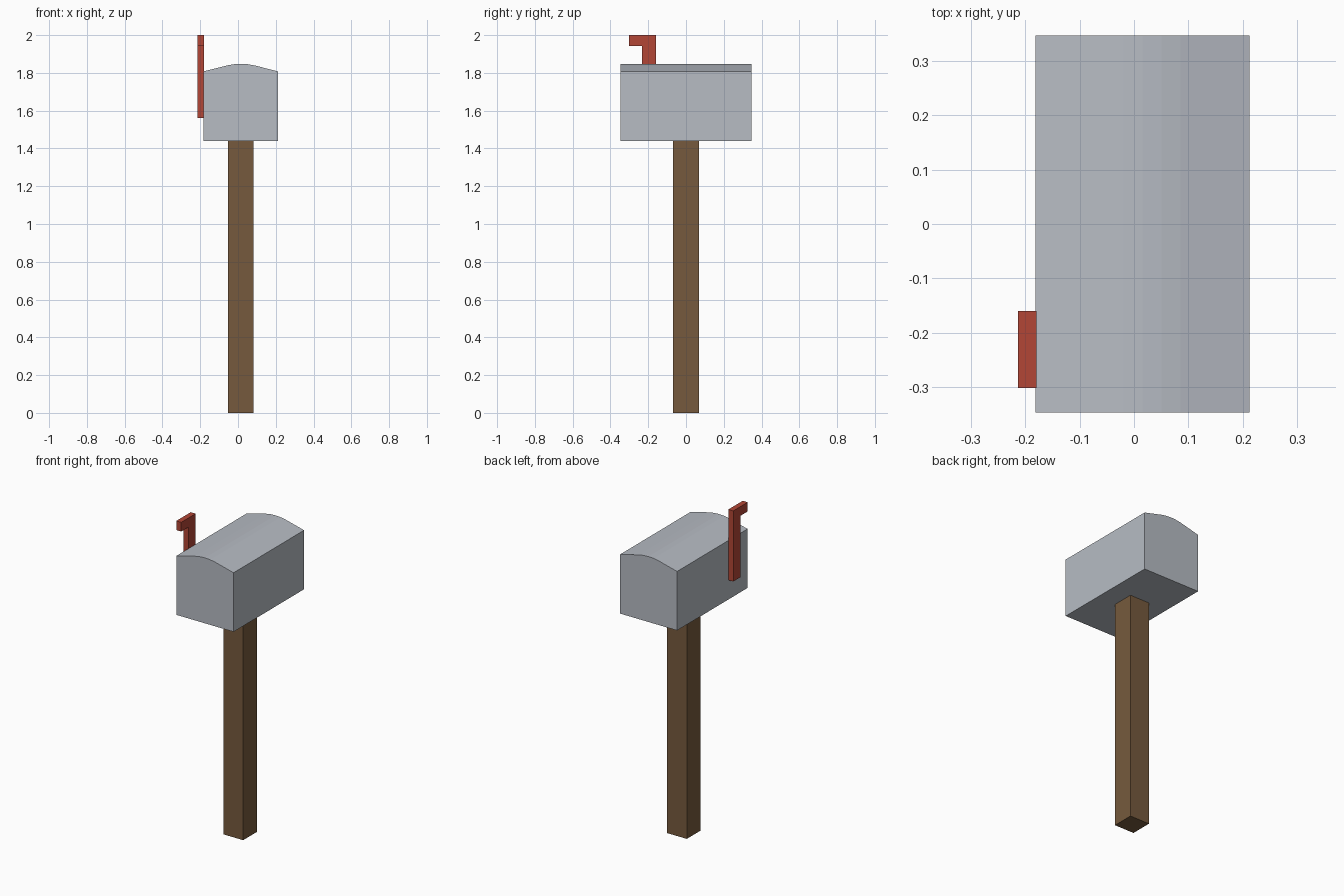
import bpy

if "Cube" in bpy.data.objects:
    bpy.data.objects.remove(bpy.data.objects["Cube"])


def srgb(r, g, b):
    def lin(c):
        c /= 255
        return c / 12.92 if c <= 0.04045 else ((c + 0.055) / 1.055) ** 2.4
    return (lin(r), lin(g), lin(b), 1)


def material(name, rgb):
    m = bpy.data.materials.new(name)
    m.diffuse_color = srgb(*rgb)
    m.use_nodes = True
    m.node_tree.nodes["Principled BSDF"].inputs["Base Color"].default_value = m.diffuse_color
    return m


def extrude(name, profile, offset, mat):
    """Closed solid from a profile of 3D points swept along an offset vector."""
    n = len(profile)
    far = [tuple(a + b for a, b in zip(p, offset)) for p in profile]
    faces = [tuple(range(n)), tuple(range(2 * n - 1, n - 1, -1))]
    faces += [((i + 1) % n, i, n + i, n + (i + 1) % n) for i in range(n)]
    me = bpy.data.meshes.new(name)
    me.from_pydata(list(profile) + far, [], faces)
    me.materials.append(mat)
    ob = bpy.data.objects.new(name, me)
    bpy.context.collection.objects.link(ob)
    return ob


grey = material("grey metal", (183, 188, 196))
brown = material("brown wood", (118, 90, 61))
red = material("red paint", (178, 70, 54))

# Square wooden post
extrude("post", [(-0.053, -0.068, 0), (0.083, -0.068, 0), (0.083, 0.068, 0),
                 (-0.053, 0.068, 0)][::-1], (0, 0, 1.44), brown)

# Box with a shallow crowned roof, symmetric about x = cx
cx = 0.0155
right = [(0.197, 1.44), (0.197, 1.808), (0.07, 1.84), (0.035, 1.846)]
outline = right + [(0, 1.848)] + [(-x, z) for x, z in reversed(right)]
extrude("letter_box", [(cx + x, -0.347, z) for x, z in outline], (0, 0.694, 0), grey)

# Raised flag on the left side
flag = [(-0.16, 1.56), (-0.16, 2.0), (-0.302, 2.0), (-0.302, 1.943),
        (-0.232, 1.943), (-0.232, 1.56)]
extrude("flag", [(-0.214, y, z) for y, z in reversed(flag)], (0.034, 0, 0), red)

# Make all normals face outward
import bmesh
for ob in bpy.context.collection.objects:
    bm = bmesh.new()
    bm.from_mesh(ob.data)
    bmesh.ops.recalc_face_normals(bm, faces=bm.faces)
    bm.to_mesh(ob.data)
    bm.free()
